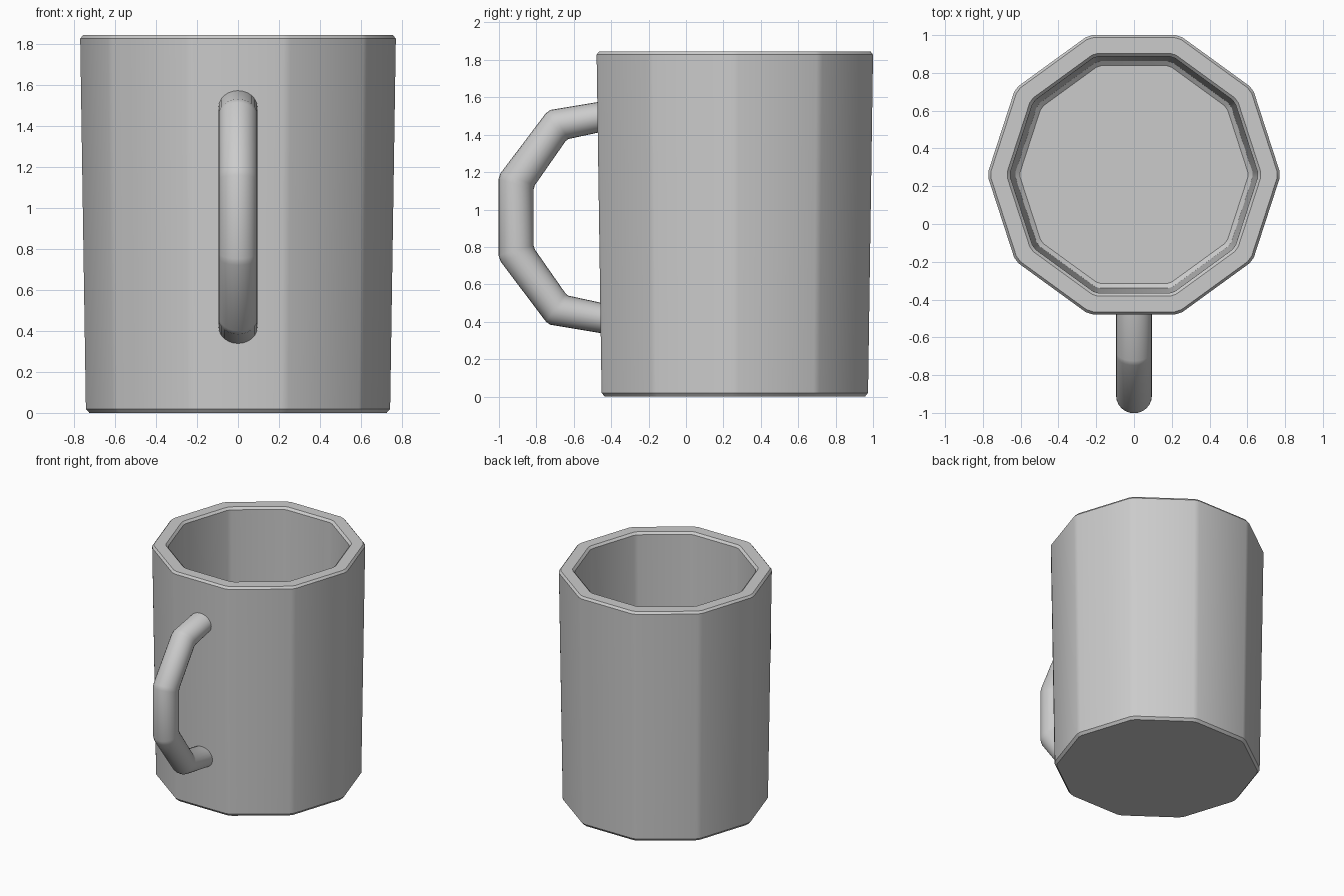
import bpy
from math import cos, sin, radians, pi

if "Cube" in bpy.data.objects:
    bpy.data.objects.remove(bpy.data.objects["Cube"])

CENTER_Y = 0.261
SIDES = 10


def make_object(name, verts, faces, angle):
    mesh = bpy.data.meshes.new(name)
    mesh.from_pydata(verts, [], faces)
    mesh.update()
    obj = bpy.data.objects.new(name, mesh)
    bpy.context.collection.objects.link(obj)
    bpy.ops.object.select_all(action='DESELECT')
    obj.select_set(True)
    bpy.context.view_layer.objects.active = obj
    bpy.ops.object.mode_set(mode='EDIT')
    bpy.ops.mesh.select_all(action='SELECT')
    bpy.ops.mesh.normals_make_consistent(inside=False)
    bpy.ops.object.mode_set(mode='OBJECT')
    bpy.ops.object.shade_smooth_by_angle(angle=radians(angle))
    return obj


def skin(rings):
    """Bridge equal rings in order and cap both ends."""
    n = len(rings[0])
    verts = [p for r in rings for p in r]
    faces = [(k * n + i, k * n + (i + 1) % n,
              (k + 1) * n + (i + 1) % n, (k + 1) * n + i)
             for k in range(len(rings) - 1) for i in range(n)]
    last = (len(rings) - 1) * n
    faces += [tuple(range(n))[::-1], tuple(range(last, last + n))]
    return verts, faces


# Mug body: ten-sided ring with slightly cut vertical corners
def body_ring(radius, z, cut=1.4):
    ring = []
    for k in range(SIDES):
        for d in (-cut, cut):
            a = radians(k * 36 + d)
            r = radius * cos(pi / SIDES) / cos(radians(18 - cut))
            ring.append((r * cos(a), CENTER_Y + r * sin(a), z))
    return ring


# Outer wall, rim chamfers, inner wall and floor (corner radius, height)
profile = [(0.732, 0.0), (0.749, 0.02), (0.777, 1.828), (0.763, 1.845),
           (0.676, 1.845), (0.659, 1.828), (0.632, 0.12), (0.607, 0.10)]
make_object("mug_body", *skin([body_ring(r, z) for r, z in profile]), 30)

# Handle: outer and inner bend points in the side plane (y, z),
# upper half mirrored about the handle's middle height
MID = 0.958
upper = [((-0.42, 1.583), (-0.42, 1.422)),
         ((-0.738, 1.53), (-0.637, 1.375)),
         ((-1.002, 1.18), (-0.815, 1.12))]
flip = lambda p: (p[0], 2 * MID - p[1])
bends = upper + [(flip(o), flip(i)) for o, i in reversed(upper)]


def lerp(a, b, t):
    return tuple(tuple(p + (q - p) * t for p, q in zip(u, v)) for u, v in zip(a, b))


# Soften each bend with a ring just before and after it
sections = [bends[0]]
for before, bend, after in zip(bends, bends[1:], bends[2:]):
    sections += [lerp(bend, before, 0.04), lerp(bend, after, 0.04)]
sections.append(bends[-1])


def handle_ring(outer, inner, half_width=0.095, n=24):
    ring = []
    for k in range(n):
        a = 2 * pi * k / n
        t = (1 - cos(a)) / 2
        ring.append((half_width * sin(a),
                     outer[0] + (inner[0] - outer[0]) * t,
                     outer[1] + (inner[1] - outer[1]) * t))
    return ring


make_object("handle", *skin([handle_ring(o, i) for o, i in sections]), 35)
